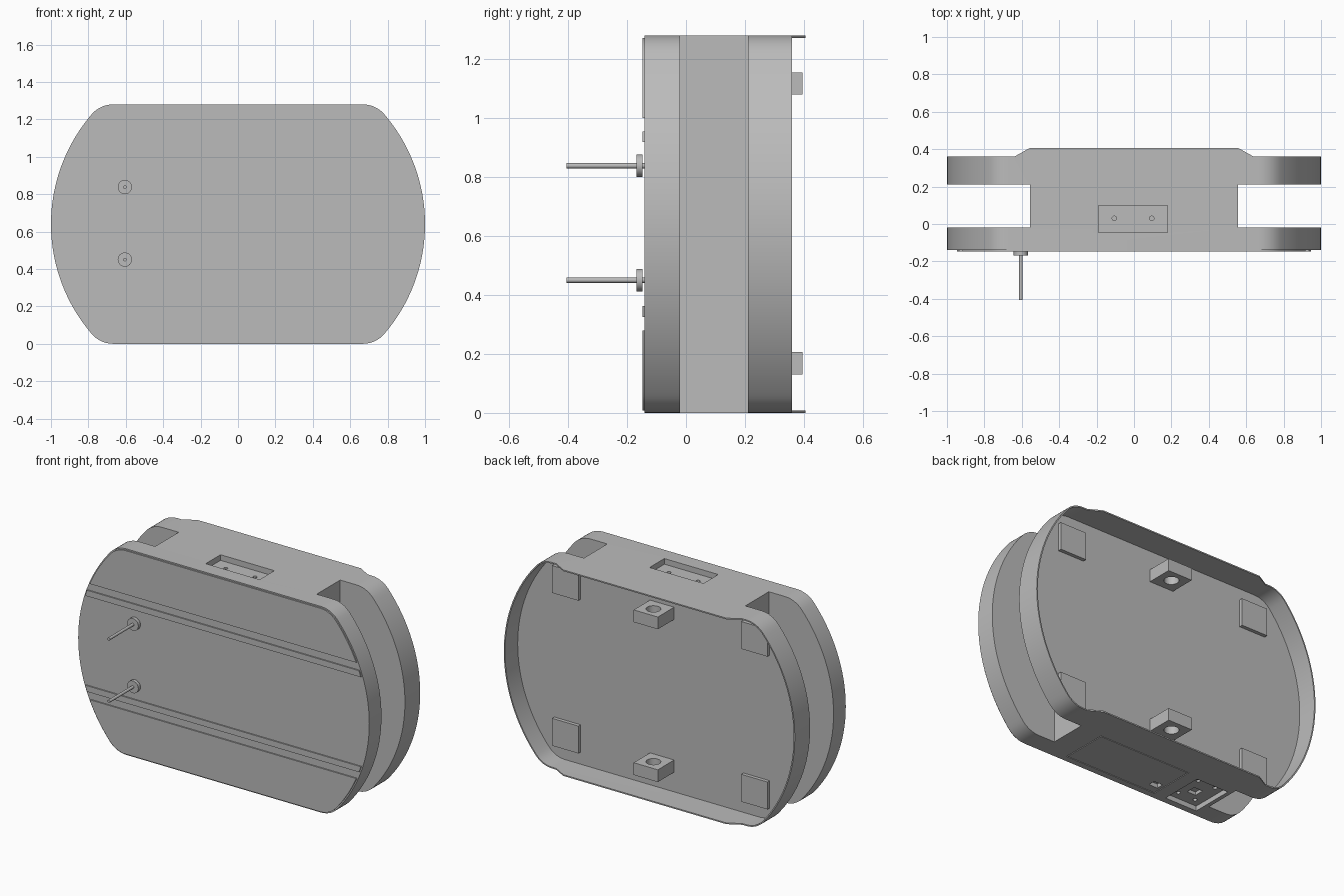
import bpy, bmesh, math
from mathutils import Vector

cube = bpy.data.objects.get("Cube")
if cube:
    bpy.data.objects.remove(cube, do_unlink=True)

MID = 0.64  # half height of the body

grey = bpy.data.materials.new("plain grey")
grey.use_nodes = True
grey.diffuse_color = (0.5, 0.5, 0.5, 1)
grey.node_tree.nodes["Principled BSDF"].inputs["Base Color"].default_value = (0.5, 0.5, 0.5, 1)


def finish(name, bm):
    bmesh.ops.recalc_face_normals(bm, faces=bm.faces)
    mesh = bpy.data.meshes.new(name)
    bm.to_mesh(mesh)
    bm.free()
    mesh.materials.append(grey)
    obj = bpy.data.objects.new(name, mesh)
    bpy.context.collection.objects.link(obj)
    return obj


def extrude(name, points, offset):
    bm = bmesh.new()
    face = bm.faces.new([bm.verts.new(p) for p in points])
    new = bmesh.ops.extrude_face_region(bm, geom=[face])["geom"]
    bmesh.ops.translate(bm, vec=offset, verts=[v for v in new if isinstance(v, bmesh.types.BMVert)])
    return finish(name, bm)


def box(name, x0, x1, y0, y1, z0, z1):
    return extrude(name, [(x0, y0, z0), (x1, y0, z0), (x1, y1, z0), (x0, y1, z0)], (0, 0, z1 - z0))


def cylinder(name, centre, radius, depth, axis):
    bm = bmesh.new()
    bmesh.ops.create_cone(bm, cap_ends=True, segments=32, radius1=radius, radius2=radius, depth=depth)
    turn = Vector((0, 0, 1)).rotation_difference(Vector(axis)).to_matrix()
    bmesh.ops.rotate(bm, matrix=turn, verts=bm.verts)
    bmesh.ops.translate(bm, vec=centre, verts=bm.verts)
    return finish(name, bm)


def half_width(z, inset):
    # large side arc blending into a small corner arc
    h = abs(z - MID)
    if h < 0.588:
        return 0.1 + math.sqrt((0.9 - inset) ** 2 - h * h)
    return 0.668 + math.sqrt(max(0, (0.15 - inset) ** 2 - (h - 0.49) ** 2))


def slab(name, y0, y1, inset=0, low=0, high=2 * MID):
    low, high = max(low, inset), min(high, 2 * MID - inset)
    n = 24
    levels = [MID + (MID - inset) * math.sin(math.pi / 2 * i / n) for i in range(-n, n + 1)]
    levels = [low] + [z for z in levels if low + 0.0005 < z < high - 0.0005] + [high]
    right = [(half_width(z, inset), y0, z) for z in levels]
    left = [(-x, y, z) for x, y, z in reversed(right)]
    return extrude(name, right + left, (0, y1 - y0, 0))


def cut(obj, cutter):
    mod = obj.modifiers.new("cut", "BOOLEAN")
    mod.operation, mod.solver, mod.object = "DIFFERENCE", "EXACT", cutter
    bpy.context.view_layer.objects.active = obj
    bpy.ops.object.modifier_apply(modifier=mod.name)
    bpy.data.objects.remove(cutter, do_unlink=True)


def smooth(obj):
    bpy.ops.object.select_all(action="DESELECT")
    obj.select_set(True)
    bpy.context.view_layer.objects.active = obj
    bpy.ops.object.shade_smooth_by_angle(angle=math.radians(25))


# Main body with a hollow back, side slots and a stepped rear lip
body = slab("body", -0.14, 0.405)
cut(body, slab("recess", 0.235, 0.6, inset=0.008))
for s in (-1, 1):
    x0, x1 = sorted((s * 0.555, s * 1.2))
    cut(body, box("slot", x0, x1, -0.02, 0.21, -0.1, 1.4))
    lip = [(0.56, 0.405), (0.64, 0.36), (1.2, 0.36), (1.2, 0.6), (0.56, 0.6)]
    cut(body, extrude("lip_trim", [(s * x, y, -0.1) for x, y in lip], (0, 0, 1.5)))

# Top pocket with two screw holes
cut(body, box("pocket", -0.19, 0.18, -0.045, 0.1, 1.245, 1.4))
for x in (-0.105, 0.095):
    cut(body, cylinder("screw_hole", (x, 0.03, 1.24), 0.012, 0.04, (0, 0, 1)))

# Underside: connector pocket, small socket and hatch outline
cut(body, box("connector_pocket", -0.53, -0.31, -0.1, 0.17, -0.1, 0.03))
for x, y in ((-0.48, -0.05), (-0.36, -0.05), (-0.48, 0.12), (-0.36, 0.12)):
    cut(body, cylinder("connector_hole", (x, y, 0.03), 0.012, 0.04, (0, 0, 1)))
cut(body, box("connector_port", -0.45, -0.39, -0.01, 0.05, 0, 0.05))
cut(body, box("socket", -0.205, -0.145, -0.045, 0.0, -0.1, 0.025))
for y in (-0.1, 0.19):
    cut(body, box("hatch_line", -0.23, 0.4, y, y + 0.005, -0.1, 0.005))
for x in (-0.23, 0.395):
    cut(body, box("hatch_line", x, x + 0.005, -0.1, 0.195, -0.1, 0.005))
smooth(body)

# Raised front panels and strips, mirrored top to bottom
for name, low, high in (("panel", 0, 0.28), ("strip", 0.325, 0.362)):
    smooth(slab("lower_front_" + name, -0.148, -0.139, 0.008, low, high))
    smooth(slab("upper_front_" + name, -0.148, -0.139, 0.008, 2 * MID - high, 2 * MID - low))

# Two front pins with round collars
for name, z in (("lower", 0.45), ("upper", 0.838)):
    smooth(cylinder(name + "_pin", (-0.605, -0.27, z), 0.009, 0.27, (0, 1, 0)))
    smooth(cylinder(name + "_collar", (-0.605, -0.158, z), 0.038, 0.021, (0, 1, 0)))

# Rear mounting lugs and corner pads
for name, z in (("lower", 0.168), ("upper", 1.117)):
    lug = box(name + "_mounting_lug", -0.083, 0.083, 0.23, 0.395, z - 0.038, z + 0.038)
    cut(lug, cylinder("lug_hole", (0, 0.32, z), 0.042, 0.2, (0, 0, 1)))
    smooth(lug)
    for side, x in (("right", -0.65), ("left", 0.65)):
        box(f"{name}_{side}_pad", x - 0.09, x + 0.09, 0.23, 0.257, z - 0.085, z + 0.085)
